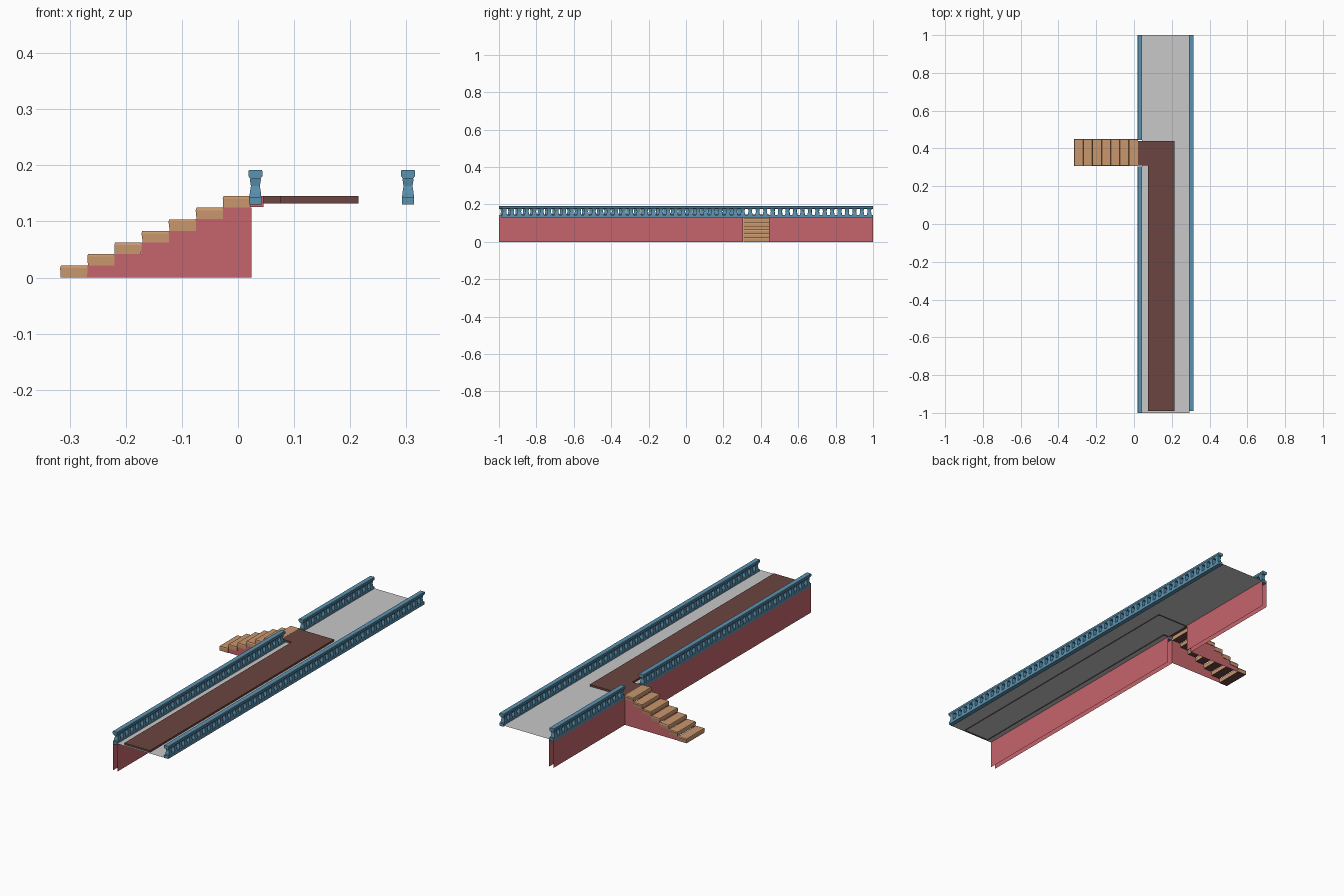
import bpy, bmesh, random

if "Cube" in bpy.data.objects:
    bpy.data.objects.remove(bpy.data.objects["Cube"])
random.seed(4)


def mat(name, c):
    m = bpy.data.materials.new(name)
    m.diffuse_color = (*c, 1)
    m.use_nodes = True
    m.node_tree.nodes["Principled BSDF"].inputs["Base Color"].default_value = m.diffuse_color
    return m


RED = mat("red wall", (0.56, 0.13, 0.15))
TAN = mat("tan step", (0.58, 0.31, 0.155))
BLUE = mat("blue railing", (0.105, 0.29, 0.44))
BROWN = mat("brown carpet", (0.145, 0.06, 0.052))
GREY = mat("grey deck", (0.58, 0.58, 0.58))

GAP = (0.305, 0.445)            # opening for the stairs along y


def finish(name, bm, *mats):
    me = bpy.data.meshes.new(name)
    bm.to_mesh(me)
    bm.free()
    for m in mats:
        me.materials.append(m)
    ob = bpy.data.objects.new(name, me)
    bpy.context.collection.objects.link(ob)
    return ob


def quad(bm, pts):
    return bm.faces.new([bm.verts.new(p) for p in pts])


def loft(bm, rings):
    """Closed solid through rings of equal vertex count."""
    rs = [[bm.verts.new(p) for p in r] for r in rings]
    n = len(rs[0])
    for a, b in zip(rs, rs[1:]):
        for i in range(n):
            bm.faces.new((a[i], a[(i + 1) % n], b[(i + 1) % n], b[i]))
    bm.faces.new(rs[0][::-1])
    bm.faces.new(rs[-1])


def rect(cx, cy, hx, hy, z):
    return [(cx - hx, cy - hy, z), (cx + hx, cy - hy, z),
            (cx + hx, cy + hy, z), (cx - hx, cy + hy, z)]


# balustrade: plinth, tapered cap and vase-shaped square balusters
def railing(name, cx, y0, y1):
    bm = bmesh.new()
    cy, hy = (y0 + y1) / 2, (y1 - y0) / 2
    loft(bm, [rect(cx, cy, 0.011, hy, z) for z in (0.130, 0.144)])
    loft(bm, [rect(cx, cy, hx, hy, z) for hx, z in
              ((0.009, 0.176), (0.0125, 0.181), (0.0125, 0.190), (0.011, 0.192))])
    n = max(1, round((y1 - y0) / 0.04))
    step = (y1 - y0) / n
    for i in range(n):
        y = y0 + (i + 0.5) * step
        loft(bm, [rect(cx, y, h, h * 1.15, z) for h, z in
                  ((0.0105, 0.144), (0.010, 0.151), (0.008, 0.163), (0.010, 0.176))])
    finish(name, bm, BLUE)


railing("right_railing", 0.303, -0.99, 1.0)
railing("left_railing_front", 0.031, -1.0, GAP[0])
railing("left_railing_back", 0.031, GAP[1], 1.0)

# retaining wall: outer and inner sheets with a ledge between them
bm = bmesh.new()
for y0, y1 in ((-1.0, GAP[0]), (GAP[1], 1.0)):
    quad(bm, [(0.021, y1, 0), (0.021, y0, 0), (0.021, y0, 0.132), (0.021, y1, 0.132)])
    quad(bm, [(0.045, y0, 0), (0.045, y1, 0), (0.045, y1, 0.136), (0.045, y0, 0.136)])
    quad(bm, [(0.021, y0, 0.132), (0.045, y0, 0.136), (0.045, y1, 0.136), (0.021, y1, 0.132)])
# jambs at the opening
for y, d in ((GAP[0], 1), (GAP[1], -1)):
    f = quad(bm, [(0.021, y, 0.126), (0.045, y, 0.126), (0.045, y, 0.145), (0.021, y, 0.145)])
    if d > 0:
        f.normal_flip()
finish("wall", bm, RED)

# deck sheet
bm = bmesh.new()
quad(bm, [(0.043, -1, 0.136), (0.293, -1, 0.136), (0.293, 1, 0.136), (0.043, 1, 0.136)])
finish("deck", bm, GREY)

# L-shaped carpet, open underneath
outline = [(0.075, -0.99), (0.215, -0.99), (0.215, 0.44), (0.02, 0.44), (0.02, 0.31), (0.075, 0.31)]
bm = bmesh.new()
top = [bm.verts.new((x, y, 0.145)) for x, y in outline]
low = [bm.verts.new((x, y, 0.132)) for x, y in outline]
bm.faces.new(top)
for i in range(6):
    j = (i + 1) % 6
    bm.faces.new((low[i], low[j], top[j], top[i]))
finish("carpet", bm, BROWN)

# stair treads: slightly worn blocks with a brown underside
N, RUN, RISE = 7, 0.0483, 0.0206
X0 = -0.317
bm = bmesh.new()
for i in range(N):
    x, z = X0 + i * RUN, i * RISE
    w = lambda: random.uniform(-0.001, 0.001)
    cx, hx = x + 0.0245, 0.0245
    loft(bm, [rect(cx + w() + 0.0005, 0.377, hx - 0.001, 0.07, z + 0.001 * (i > 0)),
              rect(cx, 0.378, hx, 0.071, z + 0.017),
              rect(cx, 0.378 + w(), hx - 0.0015, 0.069, z + 0.0215)])
bm.normal_update()
for f in bm.faces:
    f.material_index = int(f.normal.z < -0.9)
finish("stair_treads", bm, TAN, BROWN)

# stepped stair cheeks on both sides
bm = bmesh.new()
for y, flip in ((0.309, False), (0.445, True)):
    for i in range(1, N):
        x = X0 + i * RUN
        x1 = x + RUN if i < N - 1 else 0.024
        f = quad(bm, [(x, y, 0), (x1, y, 0), (x1, y, i * RISE + 0.001), (x, y, i * RISE + 0.001)])
        if flip:
            f.normal_flip()
finish("stair_sides", bm, RED)
